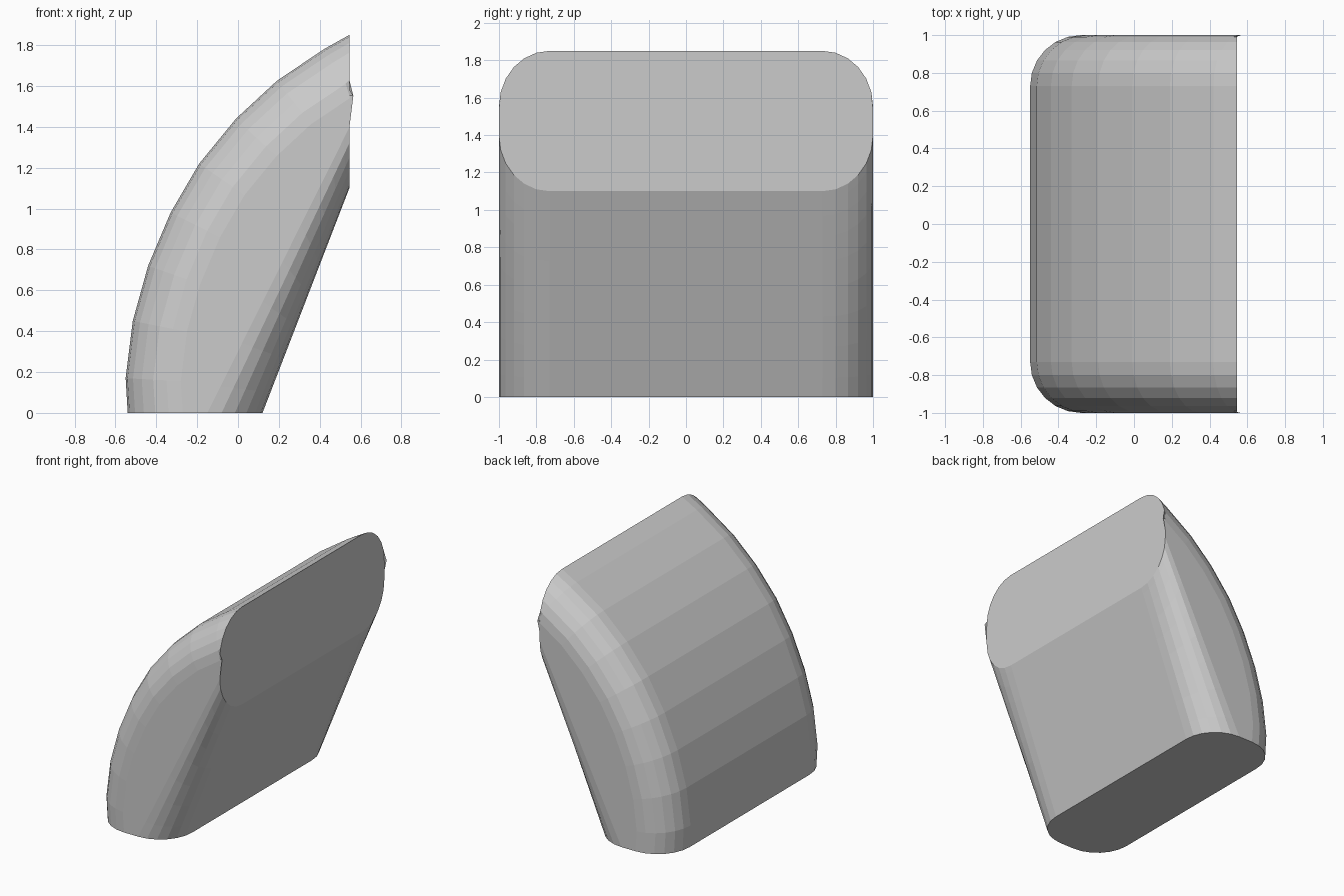
import bpy, bmesh
from math import sin, cos, pi

if "Cube" in bpy.data.objects:
    bpy.data.objects.remove(bpy.data.objects["Cube"])

# Side profile of the curved outer shell (x, z), bottom to top
outer = [(-0.54, 0), (-0.55, 0.17), (-0.515, 0.45), (-0.44, 0.72), (-0.33, 0.98),
         (-0.19, 1.22), (-0.01, 1.44), (0.19, 1.625), (0.42, 1.78), (0.545, 1.85)]
# Straight inner face, bottom to top
inner_a, inner_b = (0.12, 0), (0.545, 1.10)
R, STEPS, HALF = 0.27, 6, 1.0
n = len(outer) - 1

# Rounded corner: (inset from face, half width)
corner = [(R * (1 - cos(k * pi / 2 / STEPS)), HALF - R + R * sin(k * pi / 2 / STEPS))
          for k in range(STEPS + 1)]


def section(i):
    """Rounded rectangle turning from horizontal (base) to vertical (end)."""
    t = outer[i][1] / outer[-1][1]
    x, z = outer[i]
    # inward direction: surface normal, squared up at the two cut ends
    if i == 0:
        dx, dz = 1.0, 0.0
    elif i == n:
        dx, dz = 0.0, -1.1
    else:
        tx = outer[i + 1][0] - outer[i - 1][0]
        tz = outer[i + 1][1] - outer[i - 1][1]
        length = (tx * tx + tz * tz) ** 0.5
        dx, dz = tz / length, -tx / length
    out_side = [(x + d * dx, y, z + d * dz) for d, y in corner]
    in_side = []
    for d, y in corner:
        a = (inner_a[0] - d, inner_a[1])
        b = (inner_b[0], inner_b[1] + d * 1.1)
        in_side.append((a[0] + (b[0] - a[0]) * t, y, a[1] + (b[1] - a[1]) * t))
    right = out_side + in_side[::-1]
    left = [(px, -py, pz) for px, py, pz in reversed(right)]
    return right + left


# Loft the sections into one closed solid
bm = bmesh.new()
rings = [[bm.verts.new(p) for p in section(i)] for i in range(n + 1)]
m = len(rings[0])
for a, b in zip(rings, rings[1:]):
    for j in range(m):
        k = (j + 1) % m
        bm.faces.new((a[j], a[k], b[k], b[j]))
bm.faces.new(rings[0])
bm.faces.new(rings[-1])
bmesh.ops.recalc_face_normals(bm, faces=bm.faces)

mesh = bpy.data.meshes.new("curved_shell")
bm.to_mesh(mesh)
bm.free()
bpy.context.collection.objects.link(bpy.data.objects.new("curved_shell", mesh))
